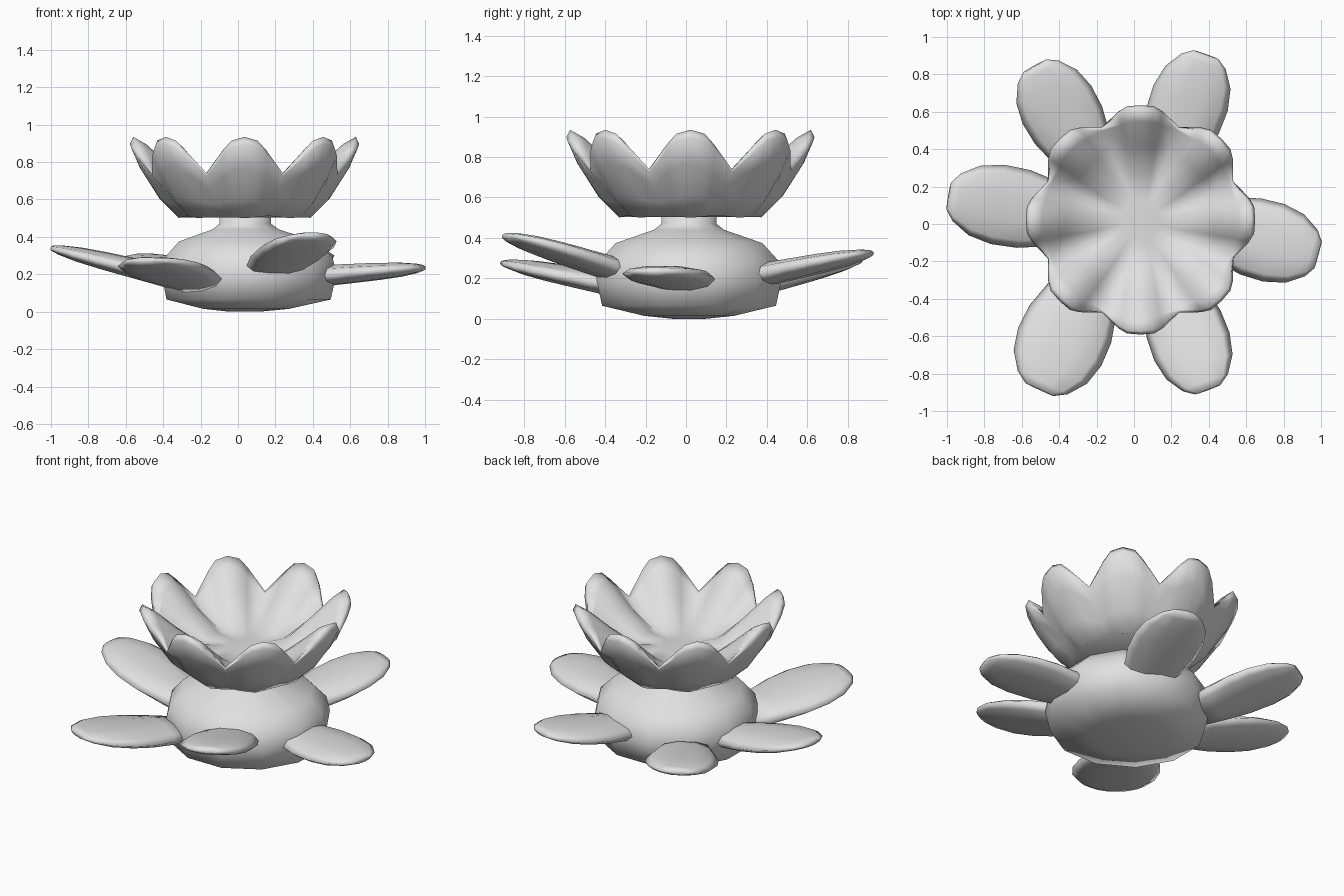
import bpy, bmesh
from math import sin, cos, pi, radians
from mathutils import Vector

if "Cube" in bpy.data.objects:
    bpy.data.objects.remove(bpy.data.objects["Cube"])

grey = bpy.data.materials.new("light_grey")
grey.use_nodes = True
grey.diffuse_color = (0.75, 0.75, 0.75, 1)
grey.node_tree.nodes["Principled BSDF"].inputs["Base Color"].default_value = (0.75, 0.75, 0.75, 1)


def loft(name, rings, angle=130):
    """Skin a list of closed rings and cap both ends."""
    bm = bmesh.new()
    loops = [[bm.verts.new(p) for p in ring] for ring in rings]
    n = len(loops[0])
    for a, b in zip(loops, loops[1:]):
        for i in range(n):
            j = (i + 1) % n
            bm.faces.new((a[i], a[j], b[j], b[i]))
    for cap in (loops[0], loops[-1]):
        bm.faces.new(cap)
    bmesh.ops.recalc_face_normals(bm, faces=bm.faces)
    mesh = bpy.data.meshes.new(name)
    bm.to_mesh(mesh)
    bm.free()
    mesh.materials.append(grey)
    obj = bpy.data.objects.new(name, mesh)
    bpy.context.collection.objects.link(obj)
    bpy.ops.object.select_all(action="DESELECT")
    obj.select_set(True)
    bpy.context.view_layer.objects.active = obj
    bpy.ops.object.shade_smooth_by_angle(angle=radians(angle))


# Rounded body with a short neck, as (height, radius)
profile = [(0.0, 0.08), (0.015, 0.23), (0.065, 0.445), (0.2, 0.475), (0.29, 0.455),
           (0.375, 0.375), (0.44, 0.18), (0.47, 0.14), (0.53, 0.14)]
loft("body", [[(0.03 + 0.06 * r + 1.02 * r * cos(pi / 12 + i * pi / 6),
                0.015 + r * sin(pi / 12 + i * pi / 6), z)
               for i in range(12)] for z, r in profile])

# Cup of eight joined petals: half a petal is given as columns of
# (sideways, outward, height) at the rim, then mirrored and repeated
rim = [(0, 0.595, 0.935), (0.07, 0.59, 0.915), (0.115, 0.565, 0.865), (0.205, 0.492, 0.74)]
share = [0, 0.33, 0.6, 1]


def column(k):
    """Points of one column from the outer base, over the rim, to the floor."""
    u = share[k]
    tip = Vector(rim[k])
    full = 1 - u ** 3

    def at(r, z):
        a = u * pi / 8
        return Vector((r * sin(a), r * cos(a), z))
    base = at(0.35 - 0.015 * u, 0.5 + 0.012 * u)
    belly = at(0.455 - 0.06 * u * u, 0.605 - 0.03 * u)
    middle = belly.lerp(tip, 0.5) + at(0.035 * full, 0)
    edge = tip + at(0.004 + 0.014 * full, -0.012 - 0.025 * full)
    # Each petal is a thick lens, so its inside bulges between the grooves
    lip = tip + at(-0.015 - 0.055 * full, -0.015 - 0.025 * full)
    scoop = lip.lerp(at(0.26, 0.635), 0.45) + at(0.04 * u ** 3 - 0.01, -0.015 * u ** 3)
    return [base, belly, middle, edge, tip, lip, scoop, at(0.24, 0.64 - 0.015 * u ** 3), at(0.12, 0.635)]


columns = []
for petal in range(8):
    turn = petal * pi / 4
    for k in (-3, -2, -1, 0, 1, 2):
        side = -1 if k < 0 else 1
        columns.append([(0.035 + side * p.x * cos(turn) + p.y * sin(turn),
                         0.022 - side * p.x * sin(turn) + p.y * cos(turn), p.z)
                        for p in column(abs(k))])
loft("petal_cup", list(zip(*columns)))


def leaf(name, root, tip, width, roll, thick=0.105):
    """Spoon-shaped outer petal from root to tip, rolled about its length."""
    root, tip = Vector(root), Vector(tip)
    along = tip - root
    side = along.cross(Vector((0, 0, 1))).normalized()
    up = side.cross(along).normalized()
    c, s = cos(radians(roll)), sin(radians(roll))
    side, up = side * c + up * s, up * c - side * s
    rings = []
    for t, w, h in ((0, 0.65, 1.1), (0.2, 0.82, 1.1), (0.42, 0.98, 1), (0.62, 1, 0.9),
                    (0.8, 0.88, 0.75), (0.94, 0.6, 0.5), (1, 0.34, 0.3)):
        rings.append([root + along * t + side * (cos(i * pi / 5) * w * width / 2)
                      + up * (sin(i * pi / 5) * h * thick / 2) for i in range(10)])
    loft(name, rings)


# Six outer petals spreading from the body
leaf("outer_petal_right", (-0.3, 0.03, 0.17), (-0.99, 0.15, 0.34), 0.43, 0)
leaf("outer_petal_left", (0.36, 0.005, 0.185), (0.985, -0.165, 0.235), 0.43, 0)
leaf("outer_petal_back_left", (0.17, 0.3, 0.2), (0.385, 0.905, 0.325), 0.42, 0)
leaf("outer_petal_back_right", (-0.22, 0.3, 0.16), (-0.53, 0.845, 0.295), 0.42, 2)
leaf("outer_petal_front_left", (0.17, -0.28, 0.22), (0.395, -0.885, 0.41), 0.43, -1)
leaf("outer_petal_front_right", (-0.22, -0.28, 0.155), (-0.505, -0.885, 0.275), 0.49, -2)
